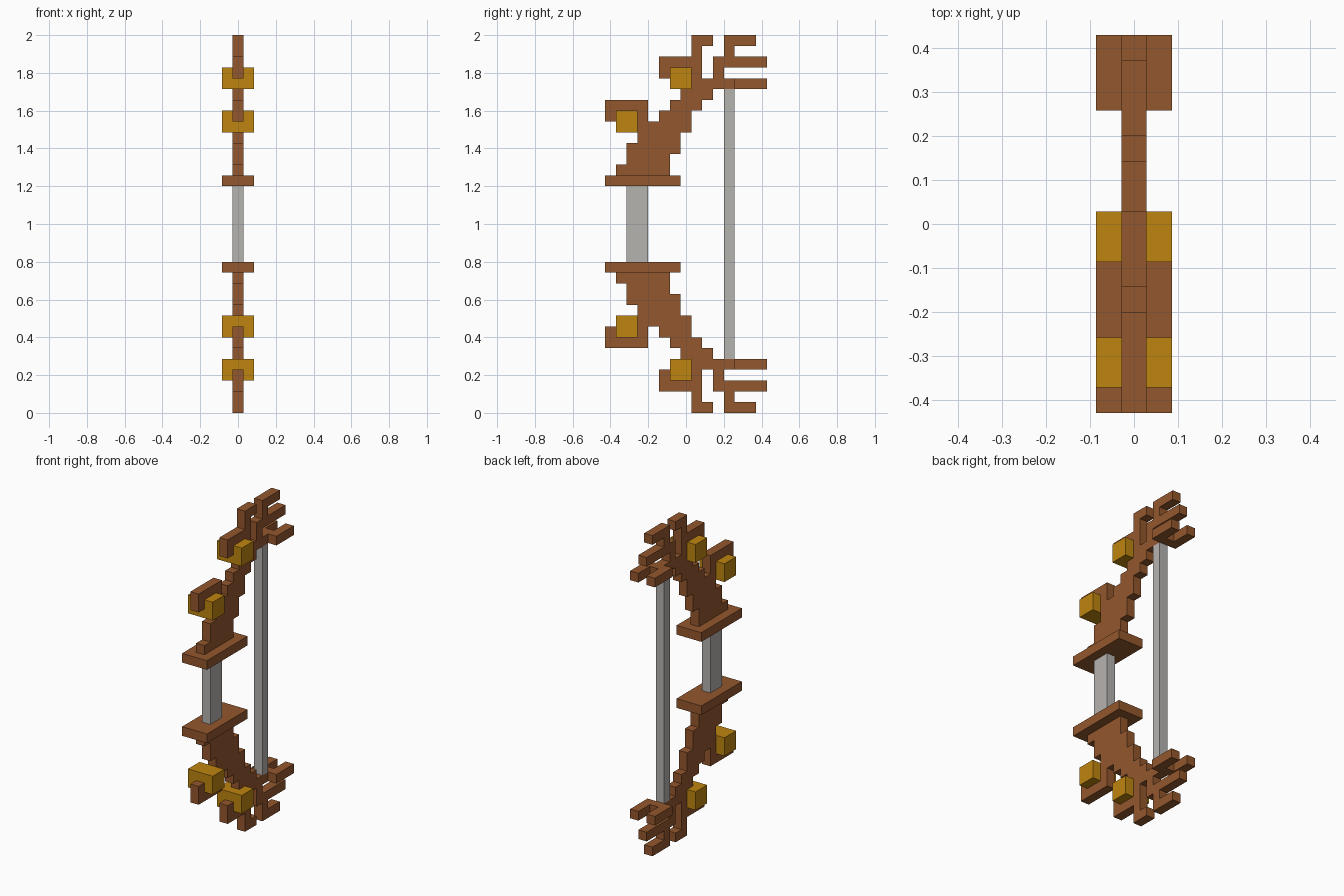
import bpy
import bmesh
from mathutils import Vector

cube = bpy.data.objects.get("Cube")
if cube:
    bpy.data.objects.remove(cube, do_unlink=True)

U = 2 / 35        # edge of one block
MID_COL = 7.5     # column lying on y = 0
MID_ROW = 17.5    # half the height in blocks


def make_material(name, colour):
    mat = bpy.data.materials.new(name)
    mat.use_nodes = True
    rgba = (*colour, 1)
    mat.diffuse_color = rgba
    mat.node_tree.nodes["Principled BSDF"].inputs["Base Color"].default_value = rgba
    return mat


wood = make_material("brown wood", (0.296, 0.095, 0.026))
gold = make_material("gold", (0.52, 0.235, 0.005))
grey = make_material("pale grey", (0.468, 0.451, 0.434))


def finish(bm, name, mat):
    bmesh.ops.recalc_face_normals(bm, faces=bm.faces)
    mesh = bpy.data.meshes.new(name)
    bm.to_mesh(mesh)
    bm.free()
    mesh.materials.append(mat)
    obj = bpy.data.objects.new(name, mesh)
    bpy.context.collection.objects.link(obj)
    return obj


def extrude_cells(name, mat, cells, axes, base, depth):
    """Weld square cells into one flat outline and extrude it.
    axes turns (a, b) cell corners into a point; depth is the extrusion."""
    bm = bmesh.new()
    for a, b in cells:
        corners = ((a, b), (a + 1, b), (a + 1, b + 1), (a, b + 1))
        bm.faces.new([bm.verts.new(axes(*c) + base) for c in corners])
    bmesh.ops.remove_doubles(bm, verts=bm.verts, dist=U / 100)
    bmesh.ops.dissolve_limit(bm, angle_limit=0.01, verts=bm.verts, edges=bm.edges)
    region = bmesh.ops.extrude_face_region(bm, geom=bm.faces[:], use_keep_orig=True)
    moved = [v for v in region["geom"] if isinstance(v, bmesh.types.BMVert)]
    bmesh.ops.translate(bm, verts=moved, vec=depth)
    return finish(bm, name, mat)


def block(name, mat, cols, rows, width, side=1):
    """Box covering columns, rows below the tip, and a centred width."""
    bm = bmesh.new()
    bmesh.ops.create_cube(bm, size=1)
    size = Vector((width, cols[1] - cols[0], rows[1] - rows[0])) * U
    centre = Vector((0, sum(cols) / 2 - MID_COL,
                     MID_ROW + side * (MID_ROW - sum(rows) / 2))) * U
    for v in bm.verts:
        v.co = v.co * size + centre
    return finish(bm, name, mat)


# Stepped limb: runs of columns (start, end) in each row from the tip inward
LIMB_ROWS = (
    ((8, 10), (11, 14)),
    ((8, 9), (11, 12)),
    ((5, 9), (10, 15)),
    ((5, 6), (8, 9), (10, 11)),
    ((8, 12),),
    ((7, 10),),
    ((0, 4), (6, 9)),
    ((0, 1), (3, 4), (5, 8)),
    ((3, 8),),
    ((3, 7),),
    ((2, 7),),
    ((2, 6),),
    ((1, 6),),
)
limb_cells = [(c, r) for r, runs in enumerate(LIMB_ROWS)
              for start, end in runs for c in range(start, end)]

# Forked prongs behind the string: a cross bar and two tines
fork_cells = [(x, 12) for x in (-1, 0, 1)]
fork_cells += [(x, y) for x in (-1, 1) for y in (13, 14)]

for label, side in (("upper", 1), ("lower", -1)):
    def limb_point(c, r, side=side):
        return Vector((0, c - MID_COL, MID_ROW + side * (MID_ROW - r))) * U

    def fork_point(x, c, side=side):
        return Vector((x - 0.5, c - MID_COL, MID_ROW + side * (MID_ROW - 5))) * U

    extrude_cells(label + "_limb", wood, limb_cells, limb_point,
                  Vector((-U / 2, 0, 0)), Vector((U, 0, 0)))
    extrude_cells(label + "_fork", wood, fork_cells, fork_point,
                  Vector((0, 0, 0)), Vector((0, 0, side * U)))
    block(label + "_guard_plate", wood, (0, 7), (13, 14), 3, side)
    block(label + "_inner_gold_block", gold, (1, 3), (7, 9), 3, side)
    block(label + "_outer_gold_block", gold, (6, 8), (3, 5), 3, side)

# Grip and string
block("grip", grey, (2, 4), (14, 21), 1)
block("bowstring", grey, (11, 12), (5, 30), 1)
